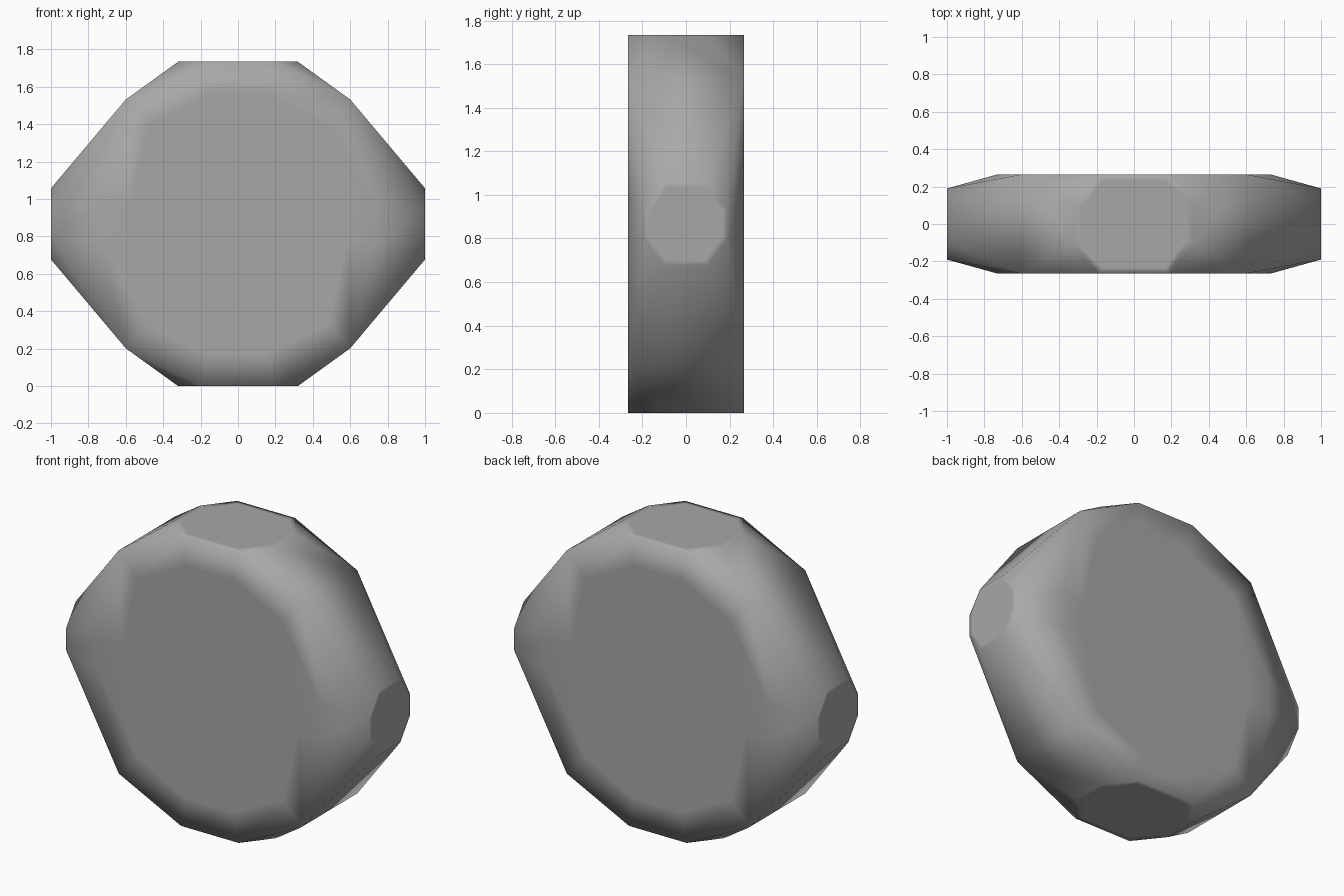
import bpy, bmesh
from itertools import product

if "Cube" in bpy.data.objects:
    bpy.data.objects.remove(bpy.data.objects["Cube"])

HALF_H = 0.867
# One octant of the chamfered block; the rest is mirrored
OCTANT = [
    (0.19, 0.265, 0.867), (0.32, 0.10, 0.867),   # top facet
    (0.60, 0.265, 0.665),                        # corner
    (0.73, 0.265, 0.10),                         # front facet side
    (1.00, 0.19, 0.065), (1.00, 0.10, 0.19),     # end facet
]


def flat_centre(bm, face, factor):
    """Add a scaled-down inner face so the facet centre shades flat."""
    centre = face.calc_center_median()
    bmesh.ops.inset_region(bm, faces=[face], thickness=0.001)
    outer = [v.co.copy() for v in face.verts]
    for v, co in zip(face.verts, outer):
        v.co = centre + (co - centre) * factor


bm = bmesh.new()
for sx, sy, sz in product((-1, 1), repeat=3):
    for x, y, z in OCTANT:
        bm.verts.new((sx * x, sy * y, sz * z + HALF_H))

# Wrap the points and merge coplanar triangles into clean facets
bmesh.ops.convex_hull(bm, input=bm.verts[:])
bmesh.ops.dissolve_limit(bm, angle_limit=0.01, verts=bm.verts[:], edges=bm.edges[:])
bmesh.ops.recalc_face_normals(bm, faces=bm.faces[:])

# Flat centres on the broad sides, the top and bottom, and the ends
factors = (0.88, 0.8, 0.88)
for f in [f for f in bm.faces if max(map(abs, f.normal)) > 0.999]:
    axis = max(range(3), key=lambda i: abs(f.normal[i]))
    flat_centre(bm, f, factors[axis])

for f in bm.faces:
    f.smooth = True

mesh = bpy.data.meshes.new("faceted_block")
bm.to_mesh(mesh)
bm.free()
block = bpy.data.objects.new("faceted_block", mesh)
bpy.context.collection.objects.link(block)

# Mid grey surface
grey = bpy.data.materials.new("mid_grey")
grey.diffuse_color = (0.39, 0.39, 0.39, 1)
grey.use_nodes = True
grey.node_tree.nodes["Principled BSDF"].inputs["Base Color"].default_value = grey.diffuse_color
mesh.materials.append(grey)
